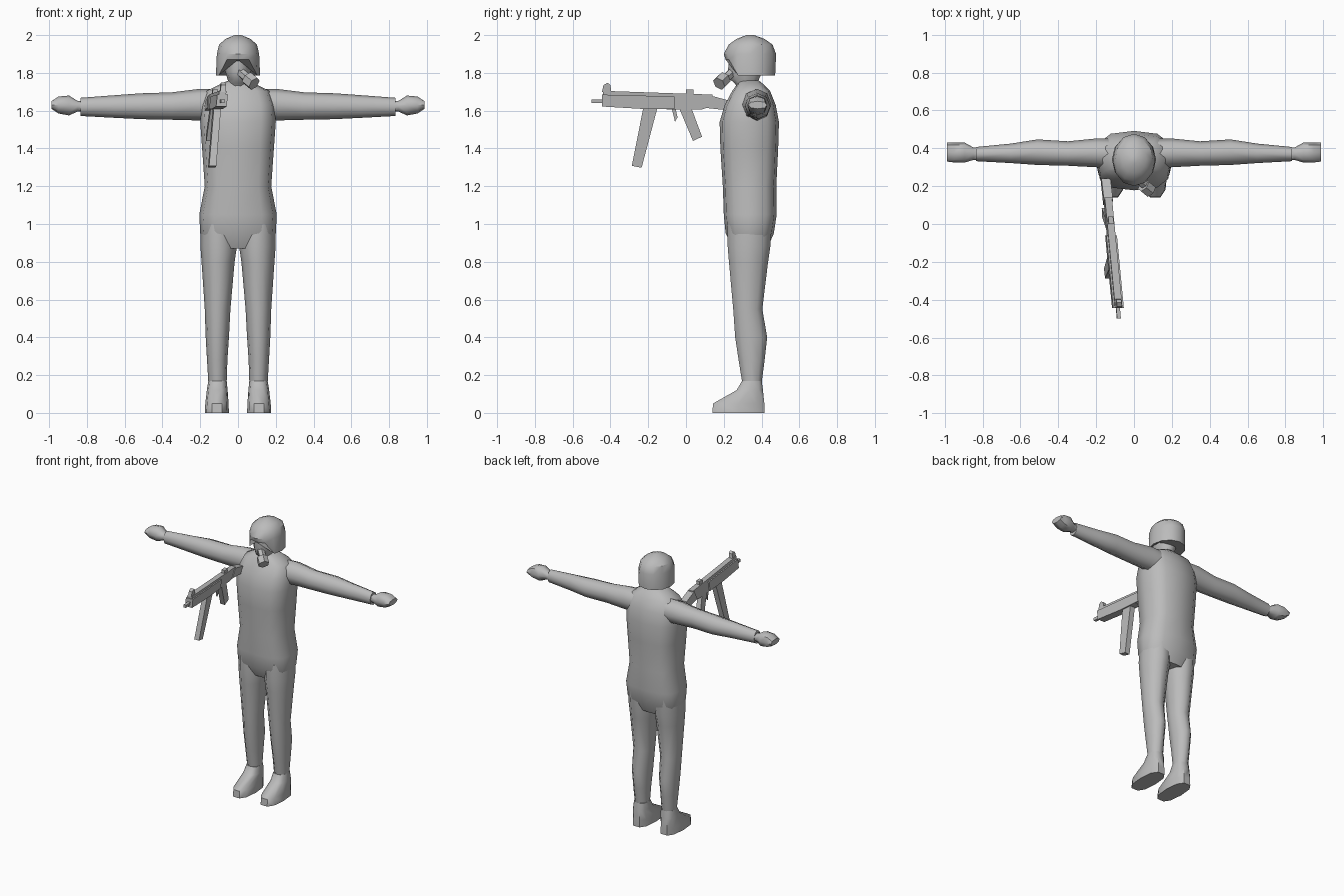
import bpy, bmesh
from math import sin, cos, pi, radians, copysign
from mathutils import Vector

old = bpy.data.objects.get("Cube")
if old:
    bpy.data.objects.remove(old, do_unlink=True)

# One plain grey for everything
grey = bpy.data.materials.new("plain_grey")
grey.use_nodes = True
grey.diffuse_color = (0.5, 0.5, 0.5, 1)
grey.node_tree.nodes["Principled BSDF"].inputs["Base Color"].default_value = grey.diffuse_color


def finish(name, bm, smooth=None, mirror=False):
    """Turn a bmesh into a named, shaded object, optionally mirrored in x."""
    bmesh.ops.recalc_face_normals(bm, faces=bm.faces)
    mesh = bpy.data.meshes.new(name)
    bm.to_mesh(mesh)
    bm.free()
    mesh.materials.append(grey)
    ob = bpy.data.objects.new(name, mesh)
    bpy.context.collection.objects.link(ob)
    if smooth:
        bpy.ops.object.select_all(action='DESELECT')
        ob.select_set(True)
        bpy.context.view_layer.objects.active = ob
        bpy.ops.object.shade_smooth_by_angle(angle=radians(smooth))
    if mirror:
        ob.modifiers.new("Mirror", 'MIRROR').use_clip = False
    return ob


def loft(rings, axis='z', sides=10, power=1.0, turn=0.0):
    """Skin rings given as (position, low a, high a, low b, high b)."""
    bm = bmesh.new()
    loops = []
    for t, a0, a1, b0, b1 in rings:
        loop = []
        for i in range(sides):
            ang = 2 * pi * (i + turn) / sides
            c, s = (copysign(abs(v) ** power, v) for v in (cos(ang), sin(ang)))
            a = (a0 + a1) / 2 + c * (a1 - a0) / 2
            b = (b0 + b1) / 2 + s * (b1 - b0) / 2
            loop.append(bm.verts.new((a, b, t) if axis == 'z' else (t, a, b)))
        loops.append(loop)
    for lo, hi in zip(loops, loops[1:]):
        for i in range(sides):
            j = (i + 1) % sides
            bm.faces.new((lo[i], lo[j], hi[j], hi[i]))
    bm.faces.new(loops[0])
    bm.faces.new(loops[-1])
    return bm, loops


def centred(rings):
    """Expand (z, half width, front, back) into rings symmetric in x."""
    return [(z, -w, w, f, b) for z, w, f, b in rings]


# Torso from crotch to collar
torso = centred([
    (0.87, 0.17, 0.25, 0.43), (0.95, 0.2, 0.21, 0.465), (1.05, 0.205, 0.2, 0.48),
    (1.2, 0.176, 0.195, 0.478), (1.4, 0.19, 0.182, 0.488), (1.54, 0.2, 0.178, 0.492),
    (1.63, 0.195, 0.205, 0.475), (1.705, 0.165, 0.245, 0.445),
    (1.74, 0.095, 0.27, 0.41), (1.76, 0.05, 0.285, 0.385)])
finish("torso", loft(torso, sides=12, power=0.7)[0], 60)

# Legs and boots
leg = [(1.0, 0.01, 0.198, 0.215, 0.46), (0.88, 0.006, 0.199, 0.215, 0.452),
       (0.8, 0.018, 0.193, 0.222, 0.44), (0.55, 0.04, 0.176, 0.246, 0.408),
       (0.4, 0.048, 0.171, 0.256, 0.434), (0.28, 0.056, 0.164, 0.275, 0.42),
       (0.16, 0.06, 0.157, 0.295, 0.403)]
finish("leg", loft(leg)[0], 60, True)
boot = [(0.17, 0.06, 0.157, 0.295, 0.403), (0.12, 0.055, 0.165, 0.265, 0.41),
        (0.05, 0.05, 0.173, 0.138, 0.42), (0, 0.048, 0.176, 0.134, 0.42)]
finish("boot", loft(boot, power=0.75)[0], 50, True)

# Arms and closed hands
arm = [(0.1, 0.29, 0.45, 1.54, 1.715), (0.2, 0.3, 0.452, 1.548, 1.716),
       (0.35, 0.308, 0.437, 1.552, 1.697), (0.51, 0.312, 0.447, 1.555, 1.692),
       (0.65, 0.322, 0.425, 1.562, 1.682), (0.835, 0.332, 0.407, 1.572, 1.668)]
finish("arm", loft(arm, 'x', 8)[0], 60, True)
hand = [(0.82, 0.338, 0.405, 1.595, 1.65), (0.85, 0.338, 0.405, 1.595, 1.652),
        (0.895, 0.325, 0.43, 1.575, 1.68), (0.95, 0.325, 0.43, 1.585, 1.675),
        (0.988, 0.33, 0.43, 1.61, 1.65)]
finish("hand", loft(hand, 'x', 8, 0.85)[0], 50, True)

# Neck and face
head = centred([
    (1.7, 0.055, 0.28, 0.39), (1.745, 0.048, 0.255, 0.38), (1.765, 0.055, 0.23, 0.39),
    (1.81, 0.068, 0.218, 0.41), (1.89, 0.075, 0.222, 0.43)])
finish("head", loft(head)[0], 50)

# Helmet with the rim lifted over the face
helmet = centred([
    (1.787, 0.117, 0.21, 0.472), (1.9, 0.112, 0.2, 0.477), (1.95, 0.1, 0.226, 0.458),
    (1.98, 0.066, 0.268, 0.415), (2.0, 0.018, 0.32, 0.36)])
bm, loops = loft(helmet, sides=12)
for v in loops[0]:
    if v.co.y < 0.25:
        v.co.z = 1.87
finish("helmet", bm, 35)


# Breathing mask: a narrow snout carrying a filter can
def can(name, centre, radius, depth):
    bm = bmesh.new()
    bmesh.ops.create_cone(bm, cap_ends=True, segments=6, radius1=radius,
                          radius2=radius, depth=depth)
    spin = Vector((0.6, -0.5, -0.5)).to_track_quat('Z', 'Y').to_matrix()
    bmesh.ops.rotate(bm, verts=bm.verts, matrix=spin)
    bmesh.ops.translate(bm, verts=bm.verts, vec=centre)
    finish(name, bm)


can("mask_snout", (0.035, 0.225, 1.785), 0.025, 0.08)
can("mask_filter", (0.068, 0.19, 1.757), 0.038, 0.055)


# Gun parts: side profiles extruded across the slightly yawed, rolled gun
def gun_part(name, profile, half):
    bm = bmesh.new()
    sides = []
    for dx in (-half, half):
        sides.append([bm.verts.new((-0.126 - 0.092 * y + 0.1 * (z - 1.65) + dx, y, z))
                      for y, z in profile])
        bm.faces.new(sides[-1])
    a, b = sides
    for i in range(len(a)):
        j = (i + 1) % len(a)
        bm.faces.new((a[i], a[j], b[j], b[i]))
    finish(name, bm)


def block(y0, y1, z0, z1):
    return [(y0, z0), (y1, z0), (y1, z1), (y0, z1)]


gun_part("gun_receiver", [(-0.44, 1.66), (-0.2, 1.66), (-0.1, 1.605), (0.08, 1.605),
                          (0.14, 1.625), (0.14, 1.685), (-0.44, 1.705)], 0.019)
gun_part("gun_handguard", [(-0.445, 1.622), (-0.24, 1.61), (-0.06, 1.61),
                           (-0.06, 1.675), (-0.445, 1.685)], 0.028)
gun_part("gun_stock", [(0.1, 1.615), (0.24, 1.6), (0.24, 1.65), (0.13, 1.68)], 0.024)
gun_part("gun_muzzle", block(-0.5, -0.44, 1.64, 1.66), 0.01)
gun_part("gun_magazine", [(-0.225, 1.62), (-0.15, 1.62), (-0.235, 1.298),
                          (-0.287, 1.308)], 0.019)
gun_part("gun_grip", [(-0.035, 1.61), (0.03, 1.61), (0.085, 1.462), (0.037, 1.44)], 0.018)
gun_part("gun_trigger", [(-0.075, 1.61), (-0.055, 1.61), (-0.045, 1.565),
                         (-0.058, 1.54)], 0.006)
gun_part("gun_front_sight", [(-0.445, 1.7), (-0.395, 1.7), (-0.4, 1.735),
                             (-0.415, 1.748), (-0.437, 1.735)], 0.013)
gun_part("gun_rear_sight", block(0.0, 0.04, 1.685, 1.712), 0.013)
